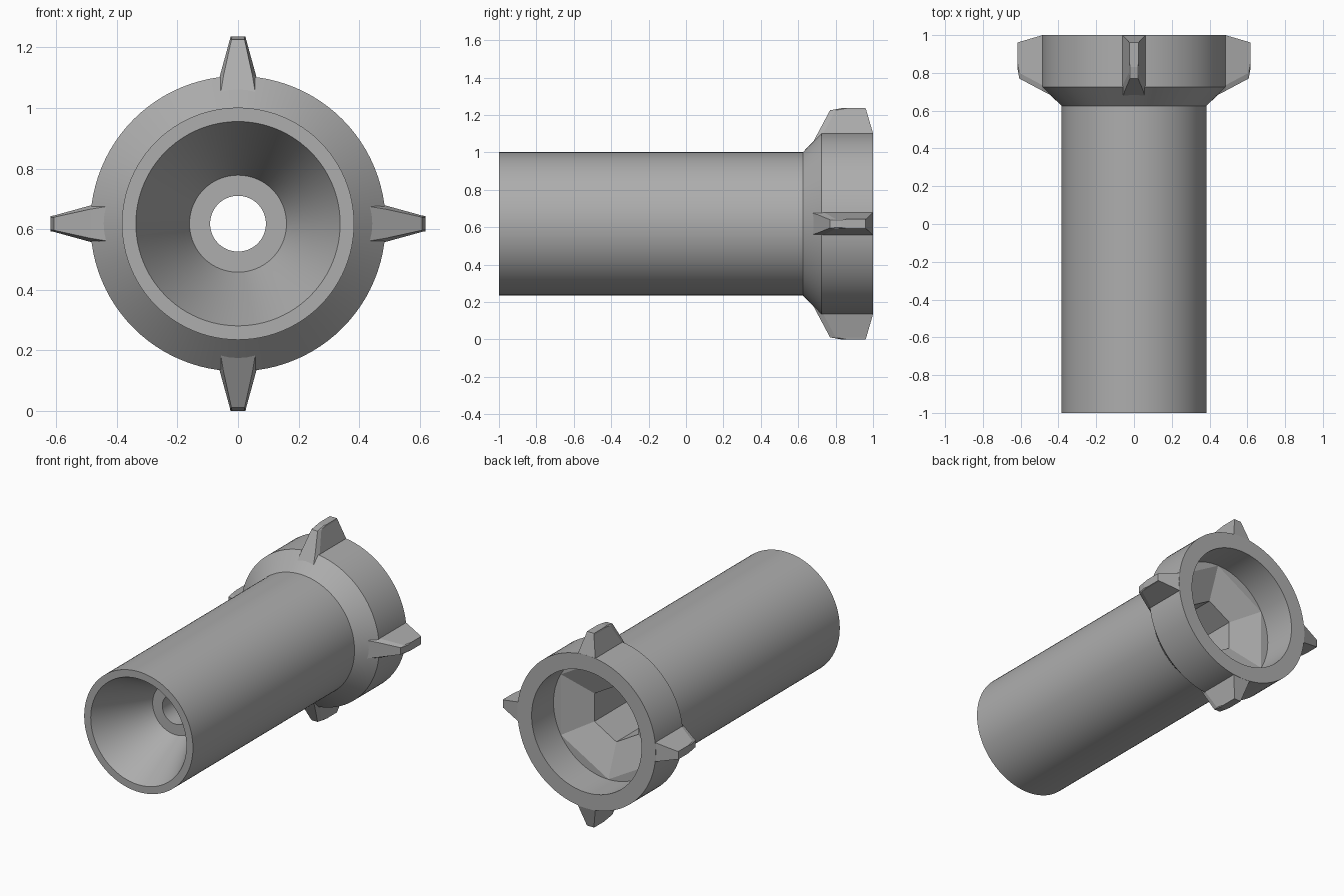
import bpy, bmesh, math
from mathutils import Matrix, Vector

cube = bpy.data.objects.get("Cube")
if cube:
    bpy.data.objects.remove(cube, do_unlink=True)

AXIS_Z = 0.618   # height of the barrel axis
SEGMENTS = 96    # multiple of 6 so the hexagon corners are exact

grey = bpy.data.materials.new("plain_grey")
grey.use_nodes = True
colour = (0.42, 0.42, 0.42, 1)
grey.diffuse_color = colour
grey.node_tree.nodes["Principled BSDF"].inputs["Base Color"].default_value = colour


def make_object(name, bm):
    bmesh.ops.recalc_face_normals(bm, faces=bm.faces)
    mesh = bpy.data.meshes.new(name)
    bm.to_mesh(mesh)
    bm.free()
    mesh.materials.append(grey)
    obj = bpy.data.objects.new(name, mesh)
    bpy.context.collection.objects.link(obj)
    obj.location.z = AXIS_Z
    return obj


def ring(bm, shape, radius, y):
    """Circle or hexagon (corner radius) around the y axis."""
    verts = []
    for i in range(SEGMENTS):
        a = math.tau * i / SEGMENTS
        r = radius
        if shape == "hex":
            half = math.pi / 6
            local = (a + half) % (2 * half) - half
            r *= math.cos(half) / math.cos(local)
        verts.append(bm.verts.new((r * math.cos(a), y, r * math.sin(a))))
    return verts


# Barrel: closed loft over the outside, then back through the inside
sections = [
    ("round", 0.383, -1.0),    # front rim
    ("round", 0.383, 0.625),   # end of tube
    ("round", 0.487, 0.725),   # flared collar
    ("round", 0.487, 1.0),
    ("round", 0.387, 1.0),     # rear recess
    ("round", 0.387, 0.78),
    ("hex", 0.386, 0.78),      # six-sided funnel
    ("hex", 0.178, 0.70),
    ("hex", 0.178, -0.5),      # hexagonal channel
    ("round", 0.092, -0.5),    # through hole
    ("round", 0.092, -0.63),
    ("round", 0.16, -0.63),    # seat
    ("round", 0.248, -0.82),   # front cup
    ("round", 0.337, -1.0),
]
bm = bmesh.new()
rings = [ring(bm, *s) for s in sections]
for lower, upper in zip(rings, rings[1:] + rings[:1]):
    for i in range(SEGMENTS):
        j = (i + 1) % SEGMENTS
        bm.faces.new((lower[i], lower[j], upper[j], upper[i]))
barrel = make_object("barrel", bm)

# Collar lugs: stacked sections of radius, front y, back y, half width
lug_levels = [
    (0.40, 0.66, 0.995, 0.078),
    (0.487, 0.706, 0.999, 0.06),
    (0.607, 0.77, 0.964, 0.027),
    (0.618, 0.83, 0.96, 0.025),
]


def make_lug(name, angle):
    bm = bmesh.new()
    turn = Matrix.Rotation(angle, 3, 'Y')
    layers = []
    for r, front, back, w in lug_levels:
        mid = front + 0.03
        outline = [(-w * 0.8, front), (w * 0.8, front), (w, mid),
                   (w, back), (-w, back), (-w, mid)]
        layers.append([bm.verts.new(turn @ Vector((x, y, r))) for x, y in outline])
    for a, b in zip(layers, layers[1:]):
        for i in range(len(a)):
            j = (i + 1) % len(a)
            bm.faces.new((a[i], a[j], b[j], b[i]))
    bm.faces.new(layers[0])
    bm.faces.new(layers[-1])
    make_object(name, bm)


for k, side in enumerate(("top", "left", "bottom", "right")):
    make_lug(side + "_lug", k * math.pi / 2)

# Smooth the round walls, keep the machined edges crisp
bpy.ops.object.select_all(action='DESELECT')
barrel.select_set(True)
bpy.context.view_layer.objects.active = barrel
bpy.ops.object.shade_smooth_by_angle(angle=math.radians(15))
